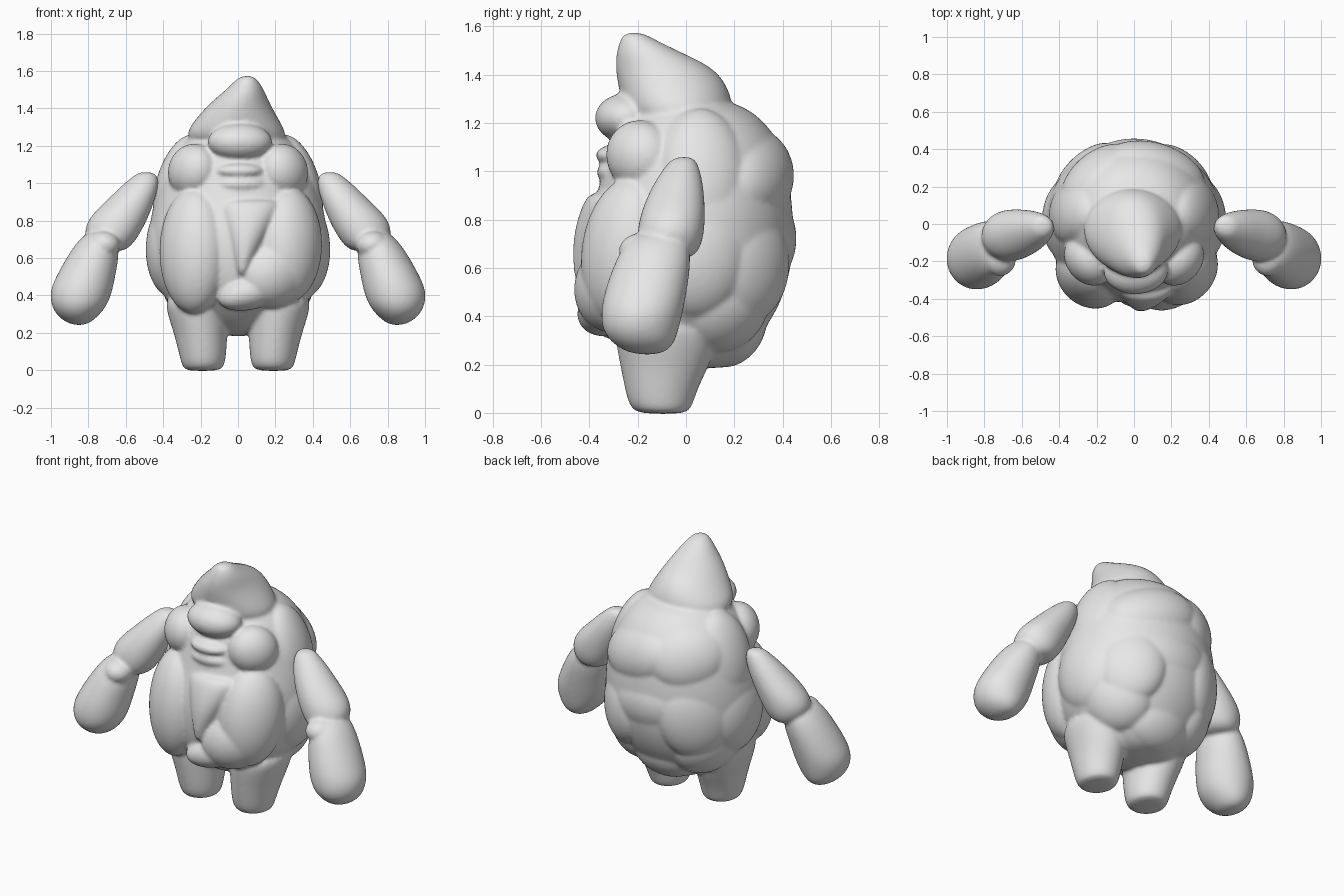
import bpy, bmesh, math
from mathutils import Matrix

grey = bpy.data.materials.new("clay grey")
grey.diffuse_color = (0.8, 0.8, 0.8, 1)


def loft(bm, rings, side=1, seg=20):
    """Closed tube through level ellipses given as (z, x0, x1, y0, y1)."""
    loops = []
    for z, x0, x1, y0, y1 in rings:
        loops.append([bm.verts.new((
            side * ((x0 + x1) / 2 + (x1 - x0) / 2 * math.cos(i * math.tau / seg)),
            (y0 + y1) / 2 + (y1 - y0) / 2 * math.sin(i * math.tau / seg), z))
            for i in range(seg)])
    for a, b in zip(loops, loops[1:]):
        for i in range(seg):
            j = (i + 1) % seg
            bm.faces.new((a[i], a[j], b[j], b[i]))
    bm.faces.new(loops[0][::-1])
    bm.faces.new(loops[-1])


def lump(bm, x, y, z, t, w, h, lean=0, roll=0):
    """Flattened ellipsoid facing outward: thickness t, half width w, half height h."""
    m = (Matrix.Translation((x, y, z)) @ Matrix.Rotation(math.atan2(y, x), 4, 'Z')
         @ Matrix.Rotation(-lean, 4, 'Y') @ Matrix.Rotation(roll, 4, 'X')
         @ Matrix.Diagonal((t, w, h, 1)))
    bmesh.ops.create_uvsphere(bm, u_segments=24, v_segments=14, radius=1, matrix=m)


def finish(bm, name, smooth=4):
    """Fuse the overlapping volumes into one softly creased skin."""
    bmesh.ops.recalc_face_normals(bm, faces=bm.faces)
    me = bpy.data.meshes.new(name)
    bm.to_mesh(me)
    bm.free()
    me.materials.append(grey)
    ob = bpy.data.objects.new(name, me)
    bpy.context.collection.objects.link(ob)
    sub = ob.modifiers.new("round", 'SUBSURF')
    sub.levels = sub.render_levels = 2
    rem = ob.modifiers.new("fuse", 'REMESH')
    rem.mode = 'VOXEL'
    rem.voxel_size = 0.011
    rem.use_smooth_shade = True
    sm = ob.modifiers.new("soften", 'SMOOTH')
    sm.factor = 0.5
    sm.iterations = smooth
    return ob


# Body core
bm = bmesh.new()
loft(bm, [(.18, -.12, .12, -.10, .19), (.24, -.23, .23, -.22, .26),
          (.35, -.37, .37, -.34, .33), (.45, -.435, .435, -.41, .395),
          (.60, -.475, .475, -.43, .44), (.75, -.48, .48, -.425, .45),
          (.90, -.455, .455, -.37, .44), (1.05, -.405, .405, -.335, .41),
          (1.15, -.355, .355, -.31, .375), (1.25, -.27, .27, -.23, .28),
          (1.30, -.17, .17, -.16, .16)], seg=28)

# Beard: left lock, long right lock sweeping to the lower middle, pointed middle lock
lump(bm, -.235, -.27, .64, .17, .20, .34, .08, .06)
lump(bm, .27, -.25, .67, .165, .20, .31, .08, -.12)
lump(bm, .20, -.28, .53, .165, .23, .19, 0, .5)
lump(bm, .09, -.32, .43, .125, .21, .10, 0, .3)
loft(bm, [(.50, 0, .04, -.44, -.3), (.55, -.02, .07, -.465, -.3),
          (.72, -.06, .15, -.475, -.25), (.87, -.115, .235, -.43, -.2),
          (.92, -.11, .23, -.39, -.2)])

# Lips
lump(bm, .02, -.29, .995, .08, .14, .05)
lump(bm, .01, -.29, 1.065, .085, .13, .045)

for s in (-1, 1):
    # Cheeks
    lump(bm, s * .24, -.19, 1.065, .125, .155, .145, .1, -s * .5)
    # Coat lumps on the flanks
    lump(bm, s * .31, .07, 1.0, .125, .19, .27, .3)
    lump(bm, s * .33, .03, .66, .165, .24, .28, .05)
    lump(bm, s * .24, .15, .44, .145, .21, .20, -.45)

# Coat lumps on the back
for p in [(.02, .25, .72, .21, .31, .23, 0, .1), (.24, .25, .62, .135, .22, .25, 0, 0),
          (-.24, .25, .66, .135, .23, .27, 0, .2), (.10, .26, .98, .175, .30, .20, .35, .3),
          (-.18, .23, 1.02, .15, .25, .21, .4, .25),
          (0, .18, .36, .15, .23, .18, -.5, 0)]:
    lump(bm, *p)

# Stubby legs
for s in (-1, 1):
    loft(bm, [(-.005, .10, .28, -.19, 0), (.02, .07, .30, -.235, .025),
              (.10, .06, .32, -.255, .05), (.20, .055, .345, -.275, .10),
              (.30, .05, .38, -.295, .14), (.42, .05, .40, -.31, .16)], s)

# Pointed hat leaning forward
loft(bm, [(1.20, -.22, .22, -.21, .15), (1.24, -.275, .265, -.25, .19),
          (1.29, -.27, .25, -.27, .195), (1.36, -.215, .21, -.285, .17),
          (1.43, -.15, .17, -.295, .115), (1.49, -.075, .145, -.29, -.015),
          (1.54, -.025, .115, -.275, -.12), (1.575, .015, .085, -.255, -.18)])

# Broad nose
lump(bm, .01, -.25, 1.22, .128, .175, .102)
finish(bm, "body", 7)

# Arms: tapered sleeve, elbow fold and mitten-like forearm
for s, name in ((-1, "left_arm"), (1, "right_arm")):
    bm = bmesh.new()
    loft(bm, [(1.06, .45, .53, -.045, .03), (1.03, .425, .57, -.08, .05),
              (.98, .425, .63, -.115, .065), (.92, .44, .69, -.15, .075),
              (.85, .465, .765, -.18, .08), (.78, .495, .82, -.20, .08),
              (.70, .54, .82, -.205, .07), (.63, .60, .76, -.17, .03)], s)
    loft(bm, [(.75, .67, .79, -.20, -.02), (.69, .64, .86, -.265, .02),
              (.60, .635, .92, -.305, .02), (.50, .655, .975, -.34, .005),
              (.42, .67, 1.01, -.355, -.01), (.34, .70, 1.0, -.35, -.03),
              (.28, .755, .96, -.30, -.05), (.24, .81, .89, -.22, -.10)], s)
    lump(bm, s * .72, -.18, .67, .09, .10, .075)
    finish(bm, name)
